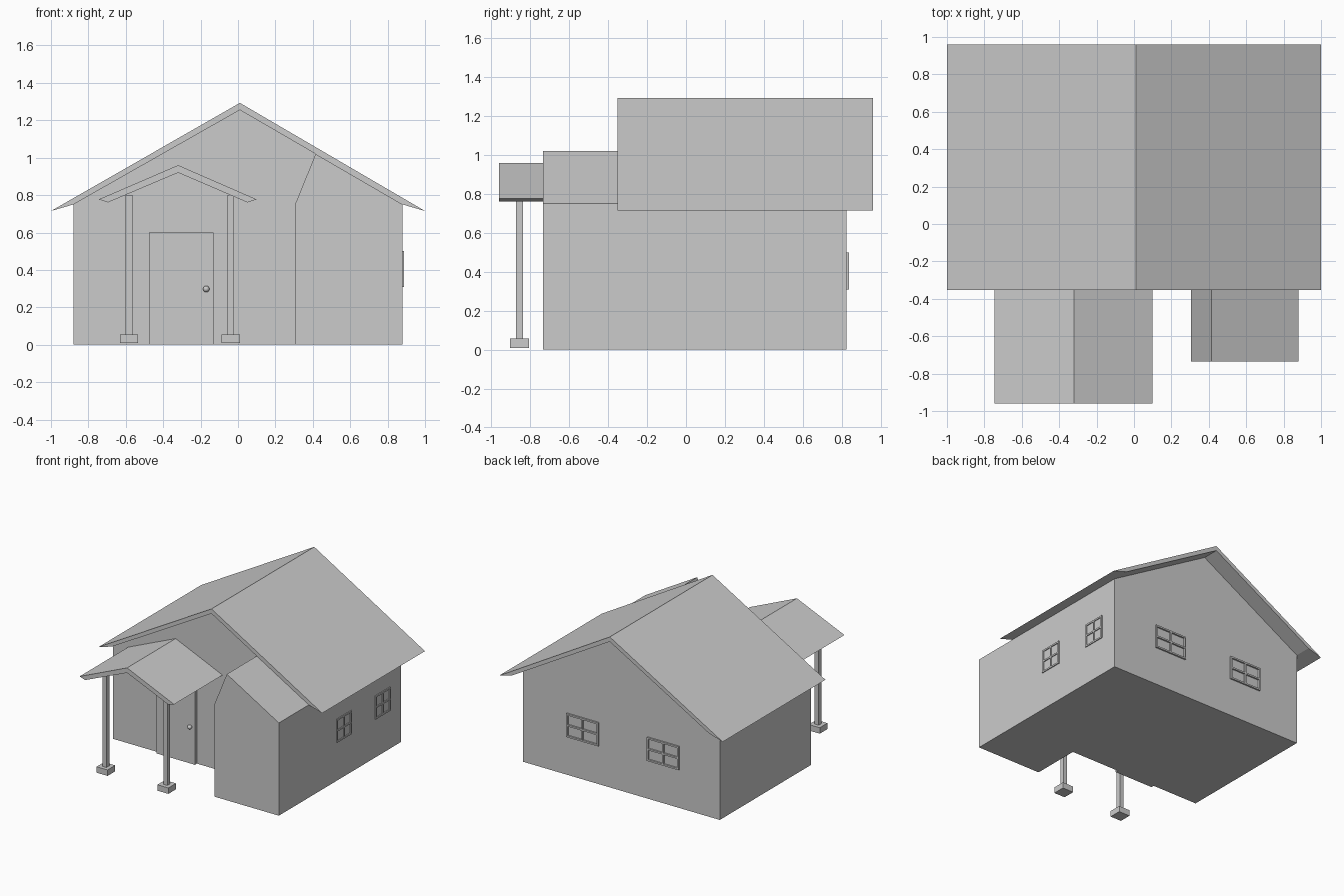
import bpy, bmesh
from mathutils import Vector

if "Cube" in bpy.data.objects:
    bpy.data.objects.remove(bpy.data.objects["Cube"], do_unlink=True)

grey = bpy.data.materials.new("light_grey")
grey.use_nodes = True
colour = (0.6, 0.6, 0.6, 1)
grey.diffuse_color = colour
grey.node_tree.nodes["Principled BSDF"].inputs["Base Color"].default_value = colour


def finish(name, bm):
    bmesh.ops.recalc_face_normals(bm, faces=bm.faces)
    mesh = bpy.data.meshes.new(name)
    bm.to_mesh(mesh)
    bm.free()
    mesh.materials.append(grey)
    obj = bpy.data.objects.new(name, mesh)
    bpy.context.collection.objects.link(obj)
    return obj


def prism(name, profile, y0, y1):
    """Extrude an x-z profile along y."""
    bm = bmesh.new()
    face = bm.faces.new([bm.verts.new((x, y0, z)) for x, z in profile])
    ext = bmesh.ops.extrude_face_region(bm, geom=[face])
    moved = [v for v in ext["geom"] if isinstance(v, bmesh.types.BMVert)]
    bmesh.ops.translate(bm, verts=moved, vec=(0, y1 - y0, 0))
    return finish(name, bm)


def add_box(bm, lo, hi):
    lo, hi = Vector(lo), Vector(hi)
    verts = bmesh.ops.create_cube(bm, size=1)["verts"]
    bmesh.ops.scale(bm, vec=hi - lo, verts=verts)
    bmesh.ops.translate(bm, vec=(lo + hi) / 2, verts=verts)


def box(name, lo, hi):
    bm = bmesh.new()
    add_box(bm, lo, hi)
    return finish(name, bm)


def window(name, a0, a1, on_back):
    """Frame with a cross of glazing bars, on the back or the left wall."""
    z0, z1, bar = 0.31, 0.5, 0.013
    am, zm = (a0 + a1) / 2, (z0 + z1) / 2
    bm = bmesh.new()
    bars = [(a, a + bar, z0, z1) for a in (a0, am - bar / 2, a1 - bar)]
    bars += [(a0, a1, z, z + bar) for z in (z0, zm - bar / 2, z1 - bar)]
    for p, q, bottom, top in bars:
        if on_back:
            add_box(bm, (p, 0.82, bottom), (q, 0.838, top))
        else:
            add_box(bm, (0.87, p, bottom), (0.887, q, top))
    return finish(name, bm)


# House walls and the side room
WALL_Y = -0.34
prism("house_walls", [(-0.88, 0), (0.88, 0), (0.88, 0.75), (0.01, 1.255), (-0.88, 0.75)],
      WALL_Y, 0.825)
prism("front_room", [(0.305, 0), (0.88, 0), (0.88, 0.75), (0.415, 1.02), (0.305, 0.75)],
      -0.735, WALL_Y)

# Roofs
prism("main_roof", [(-1, 0.715), (0.01, 1.293), (1, 0.715), (0.88, 0.75),
                    (0.01, 1.255), (-0.88, 0.75)], -0.353, 0.96)
prism("porch_roof", [(-0.745, 0.777), (-0.32, 0.96), (0.1, 0.777), (0.05, 0.761),
                     (-0.32, 0.92), (-0.695, 0.761)], -0.96, WALL_Y)

# Porch posts and their footings
for side, x in (("right", -0.583), ("left", -0.039)):
    box(side + "_post", (x - 0.018, -0.873, 0.05), (x + 0.018, -0.837, 0.8))
    box(side + "_footing", (x - 0.049, -0.904, 0.008), (x + 0.049, -0.806, 0.056))

# Door and knob
box("door", (-0.475, -0.365, 0), (-0.13, WALL_Y, 0.6))
bm = bmesh.new()
bmesh.ops.create_uvsphere(bm, u_segments=20, v_segments=12, radius=0.017)
bmesh.ops.translate(bm, verts=bm.verts, vec=(-0.17, -0.375, 0.298))
for f in bm.faces:
    f.smooth = True
finish("door_knob", bm)

# Windows
window("back_window_left", 0.2, 0.487, True)
window("back_window_right", -0.52, -0.235, True)
window("side_window_front", 0.0, 0.19, False)
window("side_window_rear", 0.495, 0.685, False)
